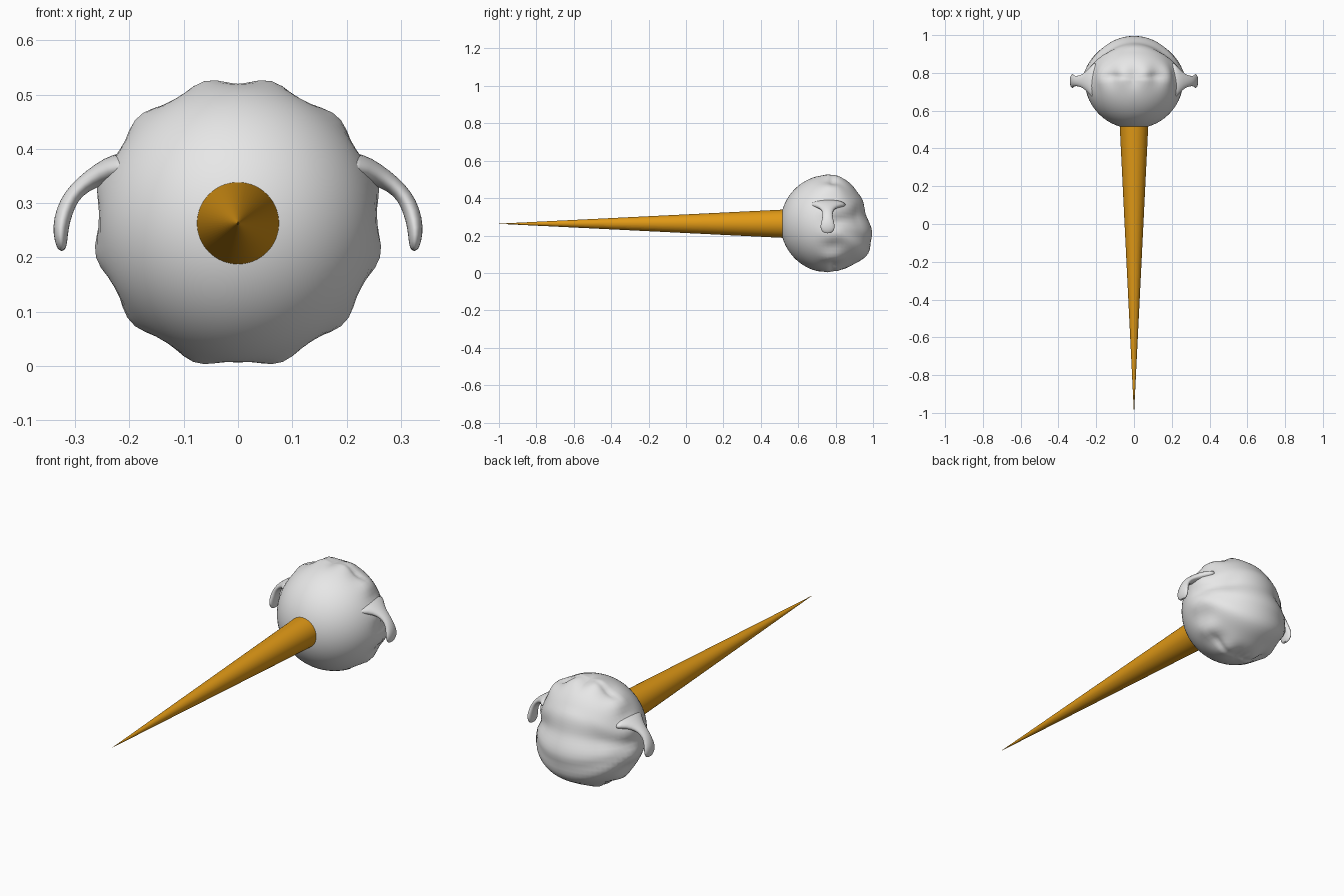
import bpy, bmesh
from math import sin, cos, pi, atan2, degrees, radians, exp
from mathutils import Vector

cube = bpy.data.objects.get("Cube")
if cube:
    bpy.data.objects.remove(cube)

CENTRE = Vector((0, 0.757, 0.263))


def make_material(name, rgb):
    mat = bpy.data.materials.new(name)
    mat.use_nodes = True
    mat.diffuse_color = (*rgb, 1)
    mat.node_tree.nodes["Principled BSDF"].inputs["Base Color"].default_value = (*rgb, 1)
    return mat


def finish(bm, name, mat, angle):
    bmesh.ops.recalc_face_normals(bm, faces=bm.faces)
    mesh = bpy.data.meshes.new(name)
    bm.to_mesh(mesh)
    bm.free()
    mesh.materials.append(mat)
    obj = bpy.data.objects.new(name, mesh)
    bpy.context.collection.objects.link(obj)
    bpy.ops.object.select_all(action='DESELECT')
    obj.select_set(True)
    bpy.context.view_layer.objects.active = obj
    bpy.ops.object.shade_smooth_by_angle(angle=radians(angle))
    return obj


def interpolate(table, x):
    for (x0, r0), (x1, r1) in zip(table, table[1:]):
        if x <= x1:
            t = max(0, (x - x0) / (x1 - x0))
            t = t * t * (3 - 2 * t)
            return r0 + (r1 - r0) * t
    return table[-1][1]


white = make_material("soft white", (0.8, 0.8, 0.8))
orange = make_material("carrot orange", (0.75, 0.32, 0.008))

# Head: round front, lobed rim and a sloping back with a low bulge
BACK = [(-90, 0.258), (-62, 0.255), (-38, 0.27), (-18, 0.247),
        (15, 0.21), (42, 0.23), (90, 0.262)]
bm = bmesh.new()
bmesh.ops.create_uvsphere(bm, u_segments=64, v_segments=40, radius=1)
for v in bm.verts:
    d = v.co.normalized()
    around = degrees(atan2(d.z, abs(d.x)))
    if d.y < 0:
        radius = 0.262 - 0.01 * -d.y
    else:
        pitch = degrees(atan2(d.z, max(d.y, 0.001)))
        blend = min(1, d.y * 1.4)
        radius = 0.262 * (1 - blend) + interpolate(BACK, pitch) * blend
    # lobes fade away from the rim
    rim = exp(-((d.y - 0.1) / 0.2) ** 2)
    radius += 0.009 * cos(radians((around + 13) * 12)) * rim
    # shallow folds across the crown and base
    fold = exp(-((d.y - 0.1) / 0.06) ** 2) * exp(-((abs(d.x) - 0.4) / 0.25) ** 2)
    radius -= 0.008 * fold
    v.co = CENTRE + d * radius
finish(bm, "head", white, 60)

# Nose: long cone set into the front of the head
bm = bmesh.new()
bmesh.ops.create_cone(bm, cap_ends=True, segments=64, radius1=0.077,
                      radius2=0.0005, depth=1.55)
for v in bm.verts:
    v.co = Vector((v.co.x, -0.225 - v.co.z, CENTRE.z + v.co.y))
finish(bm, "nose", orange, 40)

# Ears: drooping lofts of (x, z, half depth, half thickness)
EAR = [(0.19, 0.365, 0.12, 0.03), (0.225, 0.365, 0.085, 0.028),
       (0.255, 0.353, 0.048, 0.021), (0.285, 0.335, 0.03, 0.016),
       (0.307, 0.313, 0.027, 0.015), (0.32, 0.285, 0.03, 0.016),
       (0.327, 0.255, 0.04, 0.015), (0.326, 0.228, 0.037, 0.012),
       (0.324, 0.211, 0.018, 0.006)]
SIDES = 16
bm = bmesh.new()
rings = []
for i, (x, z, depth, thick) in enumerate(EAR):
    before, after = EAR[max(i - 1, 0)], EAR[min(i + 1, len(EAR) - 1)]
    tangent = Vector((after[0] - before[0], 0, after[1] - before[1])).normalized()
    normal = Vector((-tangent.z, 0, tangent.x))
    centre = Vector((x, CENTRE.y, z))
    ring = []
    for k in range(SIDES):
        a = 2 * pi * k / SIDES
        offset = normal * thick * cos(a) + Vector((0, depth * sin(a), 0))
        ring.append(bm.verts.new(centre + offset))
    rings.append(ring)
for lower, upper in zip(rings, rings[1:]):
    for k in range(SIDES):
        n = (k + 1) % SIDES
        bm.faces.new((lower[k], lower[n], upper[n], upper[k]))
bm.faces.new(rings[0])
bm.faces.new(rings[-1])
ears = finish(bm, "ears", white, 60)
ears.modifiers.new("Mirror", 'MIRROR')
smooth = ears.modifiers.new("Subdivision", 'SUBSURF')
smooth.levels = smooth.render_levels = 1
